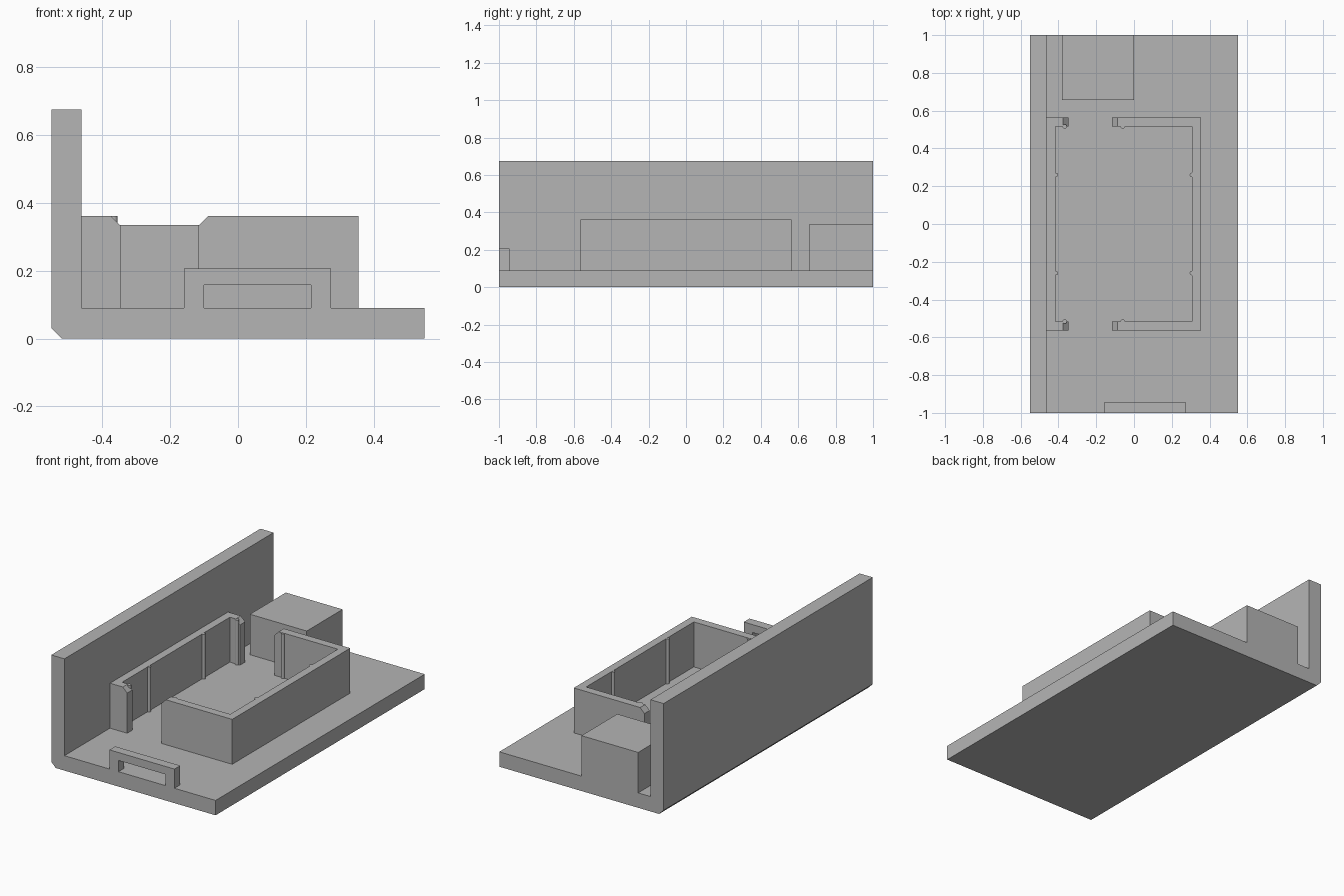
import bpy, bmesh, math
from mathutils import Vector

if "Cube" in bpy.data.objects:
    bpy.data.objects.remove(bpy.data.objects["Cube"])

grey = bpy.data.materials.new("plain grey")
grey.diffuse_color = (0.46, 0.46, 0.46, 1)
grey.use_nodes = True
grey.node_tree.nodes["Principled BSDF"].inputs["Base Color"].default_value = grey.diffuse_color

FLOOR = 0.09      # top of the base plate
RIM = 0.362       # top of the tray walls


def finish(bm, name):
    bmesh.ops.recalc_face_normals(bm, faces=bm.faces)
    mesh = bpy.data.meshes.new(name)
    bm.to_mesh(mesh)
    bm.free()
    mesh.materials.append(grey)
    obj = bpy.data.objects.new(name, mesh)
    bpy.context.collection.objects.link(obj)
    return obj


def extrude(points, direction):
    """Extrude a closed outline of 3D points into a solid."""
    bm = bmesh.new()
    face = bm.faces.new([bm.verts.new(p) for p in points])
    new = bmesh.ops.extrude_face_region(bm, geom=[face])["geom"]
    bmesh.ops.translate(bm, vec=Vector(direction),
                        verts=[g for g in new if isinstance(g, bmesh.types.BMVert)])
    # restore the starting cap if the extrusion removed it
    edges = [e for e in bm.edges if e.is_boundary]
    if edges:
        bmesh.ops.holes_fill(bm, edges=edges)
    return bm


def front_profile(name, outline, y0, y1):
    return finish(extrude([(x, y0, z) for x, z in outline], (0, y1 - y0, 0)), name)


# Base plate and tall side wall share one L-shaped section
front_profile("base_and_wall",
              [(-0.52, 0), (0.55, 0), (0.55, FLOOR), (-0.462, FLOOR),
               (-0.462, 0.676), (-0.55, 0.676), (-0.55, 0.03)], -1, 1)

# Solid block at the rear
front_profile("rear_block", [(-0.38, FLOOR), (0, FLOOR), (0, 0.335), (-0.38, 0.335)],
              0.657, 1)

# Strap loop on the front edge
front_profile("front_loop",
              [(-0.16, FLOOR), (-0.16, 0.206), (0.275, 0.206), (0.275, FLOOR),
               (0.215, FLOOR), (0.215, 0.158), (-0.1, 0.158), (-0.1, FLOOR)],
              -1, -0.945)


def tray_side(name, outer, inner, end):
    """C-shaped tray wall with chamfered upper corners at its two open ends."""
    yo, yi = 0.564, 0.515
    outline = [(outer, -yo), (end, -yo), (end, -yi), (inner, -yi),
               (inner, yi), (end, yi), (end, yo), (outer, yo)]
    bm = extrude([(x, y, FLOOR) for x, y in outline], (0, 0, RIM - FLOOR))
    tips = [e for e in bm.edges
            if all(abs(v.co.x - end) < 1e-4 and v.co.z > RIM - 1e-4 for v in e.verts)]
    bmesh.ops.bevel(bm, geom=tips, offset=0.029, segments=1, affect='EDGES')
    return finish(bm, name)


tray_side("tray_left", -0.462, -0.415, -0.347)
tray_side("tray_right", 0.356, 0.308, -0.117)

# Slim round gripping ribs on the inside of the tray
for side in (-1, 1):
    for x, y in ((-0.413, 0.26), (0.306, 0.26), (-0.367, 0.516), (-0.06, 0.516)):
        r = 0.0115
        ring = [(x + r * math.cos(math.tau * i / 16),
                 side * y + r * math.sin(math.tau * i / 16), FLOOR) for i in range(16)]
        rib = finish(extrude(ring, (0, 0, RIM - FLOOR - 0.001)), "grip_rib")
        bpy.context.view_layer.objects.active = rib
        rib.select_set(True)
        bpy.ops.object.shade_smooth_by_angle(angle=math.radians(40))
        rib.select_set(False)
